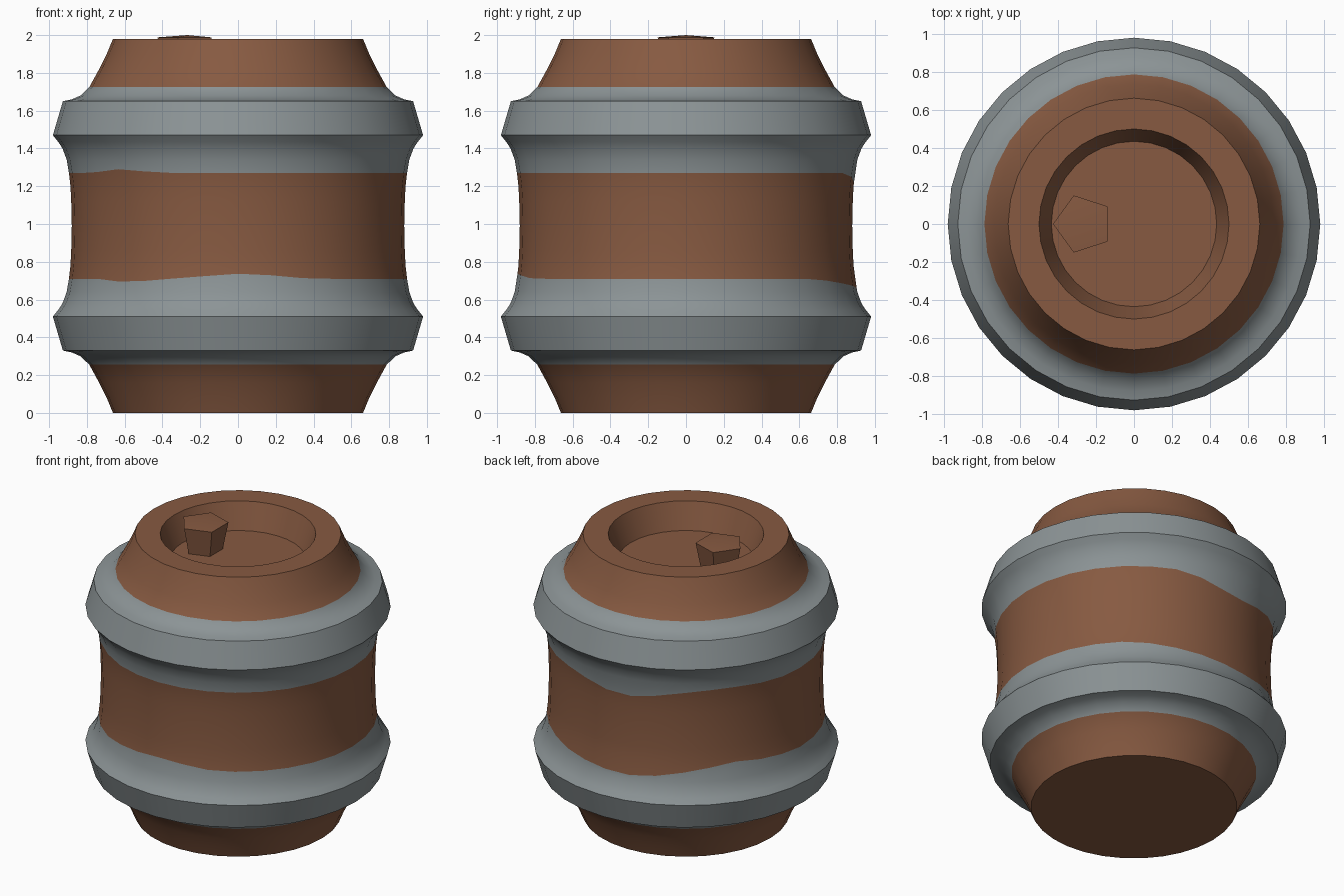
import bpy, bmesh, math

cube = bpy.data.objects.get("Cube")
if cube:
    bpy.data.objects.remove(cube)

SIDES = 32
TOP = 1.98


def material(name, rgb):
    m = bpy.data.materials.new(name)
    m.use_nodes = True
    m.diffuse_color = (*rgb, 1)
    m.node_tree.nodes["Principled BSDF"].inputs["Base Color"].default_value = (*rgb, 1)
    return m


wood = material("brown wood", (0.242, 0.102, 0.053))
metal = material("grey metal", (0.262, 0.296, 0.305))


def finish(name, bm, mats, angle):
    bmesh.ops.recalc_face_normals(bm, faces=bm.faces[:])
    mesh = bpy.data.meshes.new(name)
    bm.to_mesh(mesh)
    bm.free()
    for m in mats:
        mesh.materials.append(m)
    ob = bpy.data.objects.new(name, mesh)
    bpy.context.collection.objects.link(ob)
    bpy.ops.object.select_all(action='DESELECT')
    ob.select_set(True)
    bpy.context.view_layer.objects.active = ob
    bpy.ops.object.shade_smooth_by_angle(angle=math.radians(angle))


def lerp(points, t):
    for (a, u), (b, v) in zip(points, points[1:]):
        if a <= t <= b:
            return u + (v - u) * (t - a) / (b - a)
    return 0


# Half outline from the waist up as (height, radius), mirrored for the lower half
half = [(0.99, 0.88), (1.12, 0.883), (1.20, 0.887), (1.27, 0.895), (1.34, 0.907),
        (1.40, 0.929), (1.435, 0.952), (1.47, 0.98), (1.65, 0.927), (1.66, 0.88),
        (1.68, 0.834), (1.725, 0.787), (1.82, 0.735), (1.90, 0.695), (TOP, 0.662)]
outline = [(TOP - z, r) for z, r in half[:0:-1]] + half

# Uneven paint edges as (angle, height shift)
waves = {
    1.27: [(0, 0), (74, 0), (86, -0.05), (102, -0.06), (125, 0), (141, 0.02),
           (165, 0), (210, 0), (225, 0.02), (245, 0), (360, 0)],
    0.71: [(0, 0), (50, 0), (63, -0.02), (90, -0.05), (105, -0.055), (130, 0.01),
           (145, 0.045), (160, 0.02), (180, 0), (215, 0), (229, -0.02),
           (255, 0.01), (273, 0.03), (295, 0), (360, 0)],
}

# Barrel body with recessed lid
bm = bmesh.new()
rings = []
for z, r in outline + [(TOP, 0.5), (1.80, 0.435)]:
    ring = []
    wave = waves.get(round(z, 2)) if r > 0.85 else None
    for i in range(SIDES):
        a = math.tau * i / SIDES
        h, rad = z, r
        if wave:
            h = z + lerp(wave, math.degrees(a))
            rad = lerp(outline, h)
        ring.append(bm.verts.new((rad * math.cos(a), rad * math.sin(a), h)))
    rings.append((z, ring))
for (z0, low), (z1, high) in zip(rings, rings[1:]):
    mid = (z0 + z1) / 2
    hooped = 0.48 < abs(mid - 0.99) + 0.2 and 0.28 < abs(mid - 0.99) < 0.735
    for i in range(SIDES):
        j = (i + 1) % SIDES
        f = bm.faces.new((low[i], low[j], high[j], high[i]))
        f.material_index = int(hooped and z1 >= z0 and low is not rings[-2][1])
# Recess wall and lid stay wooden
for f in bm.faces:
    if all(v.co.xy.length < 0.51 for v in f.verts):
        f.material_index = 0
bm.faces.new(rings[0][1])
bm.faces.new(rings[-1][1])
finish("barrel_body", bm, [wood, metal], 30)

# Five-sided tapered bung with a slightly raised top
bm = bmesh.new()


def pentagon(r, z):
    return [bm.verts.new((-0.268 + r * math.cos(math.pi + math.tau * k / 5),
                          r * math.sin(math.pi + math.tau * k / 5), z)) for k in range(5)]


base, rim = pentagon(0.12, 1.79), pentagon(0.158, 1.988)
peak = bm.verts.new((-0.268, 0, 2.0))
for k in range(5):
    n = (k + 1) % 5
    bm.faces.new((base[k], base[n], rim[n], rim[k]))
    bm.faces.new((rim[k], rim[n], peak))
bm.faces.new(base)
finish("bung", bm, [wood], 20)
